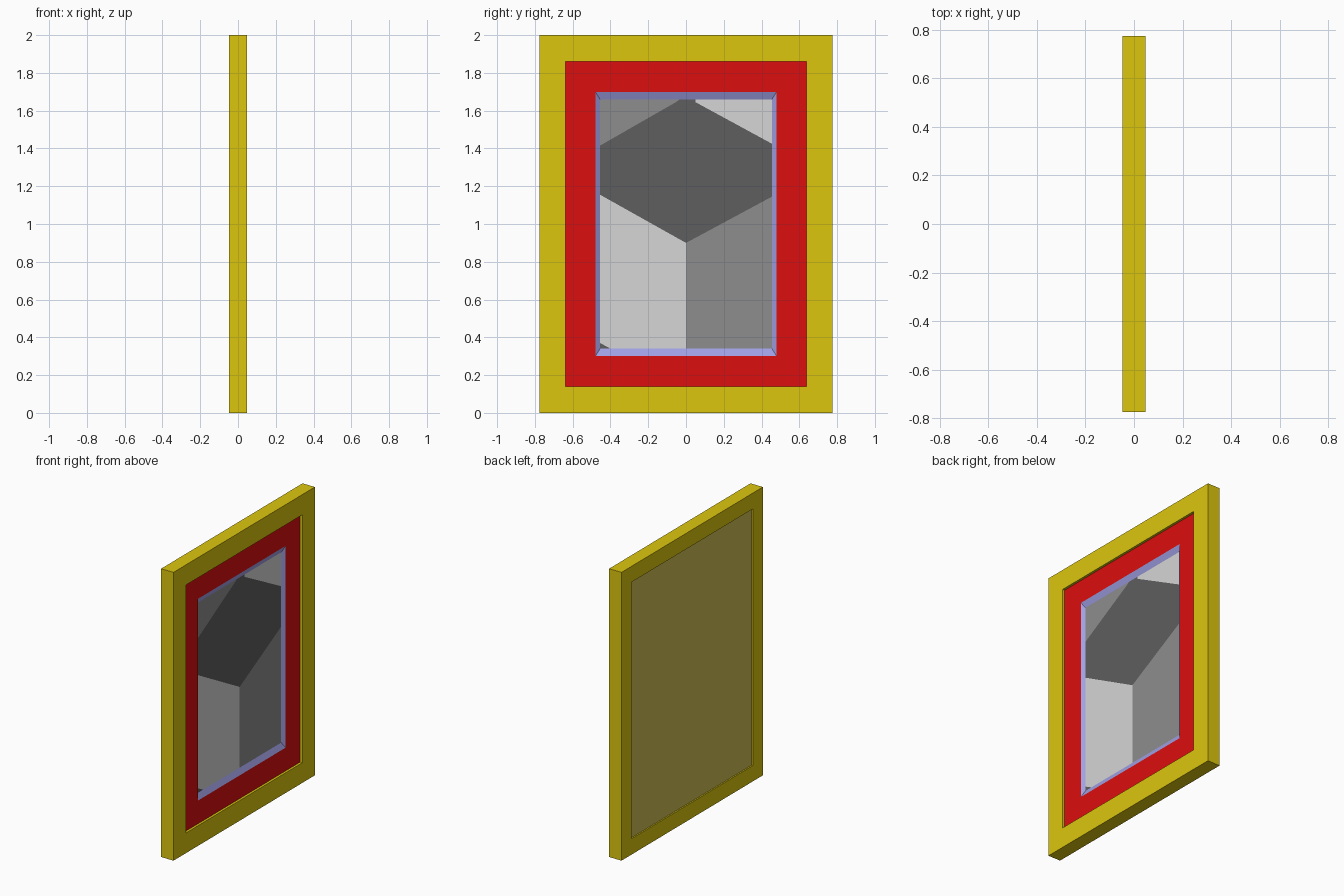
import bpy

if "Cube" in bpy.data.objects:
    bpy.data.objects.remove(bpy.data.objects["Cube"])

W, H, T = 0.775, 2.0, 0.0475   # half width, height, half thickness


def mat(name, rgb):
    m = bpy.data.materials.new(name)
    lin = [(c / 255 / 12.92) if c < 10 else ((c / 255 + 0.055) / 1.055) ** 2.4 for c in rgb]
    m.diffuse_color = (*lin, 1)
    m.use_nodes = True
    m.node_tree.nodes["Principled BSDF"].inputs["Base Color"].default_value = m.diffuse_color
    return m


GOLD = mat("gold yellow", (220, 198, 13))
RED = mat("red", (220, 14, 14))
LILAC = mat("lilac", (160, 160, 228))
OLIVE = mat("pale olive", (206, 191, 84))
LIGHT = mat("light grey", (214, 214, 214))
MID = mat("mid grey", (141, 141, 141))
DARK = mat("dark grey", (94, 94, 94))


def mesh_object(name, verts, faces, mats, indices=None):
    me = bpy.data.meshes.new(name)
    me.from_pydata(verts, [], faces)
    for m in mats:
        me.materials.append(m)
    if indices:
        for p, i in zip(me.polygons, indices):
            p.material_index = i
    ob = bpy.data.objects.new(name, me)
    bpy.context.collection.objects.link(ob)
    return ob


def rect_loft(name, rings, material, closed=False, cap_ends=False):
    """Join rectangles given as (side inset, top/bottom inset, x)."""
    verts, faces = [], []
    for iy, iz, x in rings:
        y = W - iy
        verts += [(x, -y, iz), (x, y, iz), (x, y, H - iz), (x, -y, H - iz)]
    n = len(rings)
    for r in range(n if closed else n - 1):
        a, b = 4 * r, 4 * ((r + 1) % n)
        for k in range(4):
            j = (k + 1) % 4
            faces.append((a + k, a + j, b + j, b + k))
    if cap_ends:
        faces += [(3, 2, 1, 0), tuple(range(4 * n - 4, 4 * n))]
    return mesh_object(name, verts, faces, [material])


# Outer frame with a wider rebate at the back
rect_loft("frame", [(0, 0, -T), (0, 0, T), (0.138, 0.14, T), (0.138, 0.14, 0.031),
                    (0.11, 0.11, 0.031), (0.11, 0.11, -T)], GOLD, closed=True)
# Mat board and its slanted inner edge
rect_loft("mat_board", [(0.112, 0.112, 0.03), (0.295, 0.30, 0.03)], RED)
rect_loft("mat_bevel", [(0.295, 0.30, 0.03), (0.32, 0.34, 0.013)], LILAC)
# Back board, set slightly into the rebate
rect_loft("back_board", [(0.11, 0.11, -0.038), (0.11, 0.11, 0.008)], OLIVE, cap_ends=True)

# Flat picture: tumbling-block pattern as (colour, outline in y/z)
L, R, B, U = -0.455, 0.455, 0.34, 1.66
pieces = [
    (2, [(0, 0.9), (R, 1.145), (R, 1.425), (0.05, 1.645), (0.05, U), (-0.035, U),
         (-0.05, 1.647), (L, 1.415), (L, 1.155)]),
    (1, [(L, 1.415), (-0.05, 1.647), (-0.035, U), (L, U)]),
    (0, [(R, 1.425), (R, U), (0.05, U), (0.05, 1.645)]),
    (0, [(L, 0.37), (-0.40, B), (0, B), (0, 0.9), (L, 1.155)]),
    (1, [(0, B), (R, B), (R, 1.145), (0, 0.9)]),
    (2, [(L, B), (-0.40, B), (L, 0.37)]),
]
verts, faces, ids = [], [], []
for i, outline in pieces:
    faces.append(tuple(range(len(verts), len(verts) + len(outline))))
    # +y to the right seen from +x, so outlines run counter-clockwise
    verts += [(0.013, y, z) for y, z in outline]
    ids.append(i)
picture = mesh_object("picture", verts, faces, [LIGHT, MID, DARK], ids)

# Make all outward normals consistent
import bmesh
for ob in bpy.data.objects:
    bm = bmesh.new()
    bm.from_mesh(ob.data)
    if ob.name in ("frame", "back_board"):
        bmesh.ops.recalc_face_normals(bm, faces=bm.faces)
    else:
        for f in bm.faces:
            f.normal_update()
            if f.normal.x < 0:
                f.normal_flip()
    bm.to_mesh(ob.data)
    bm.free()
